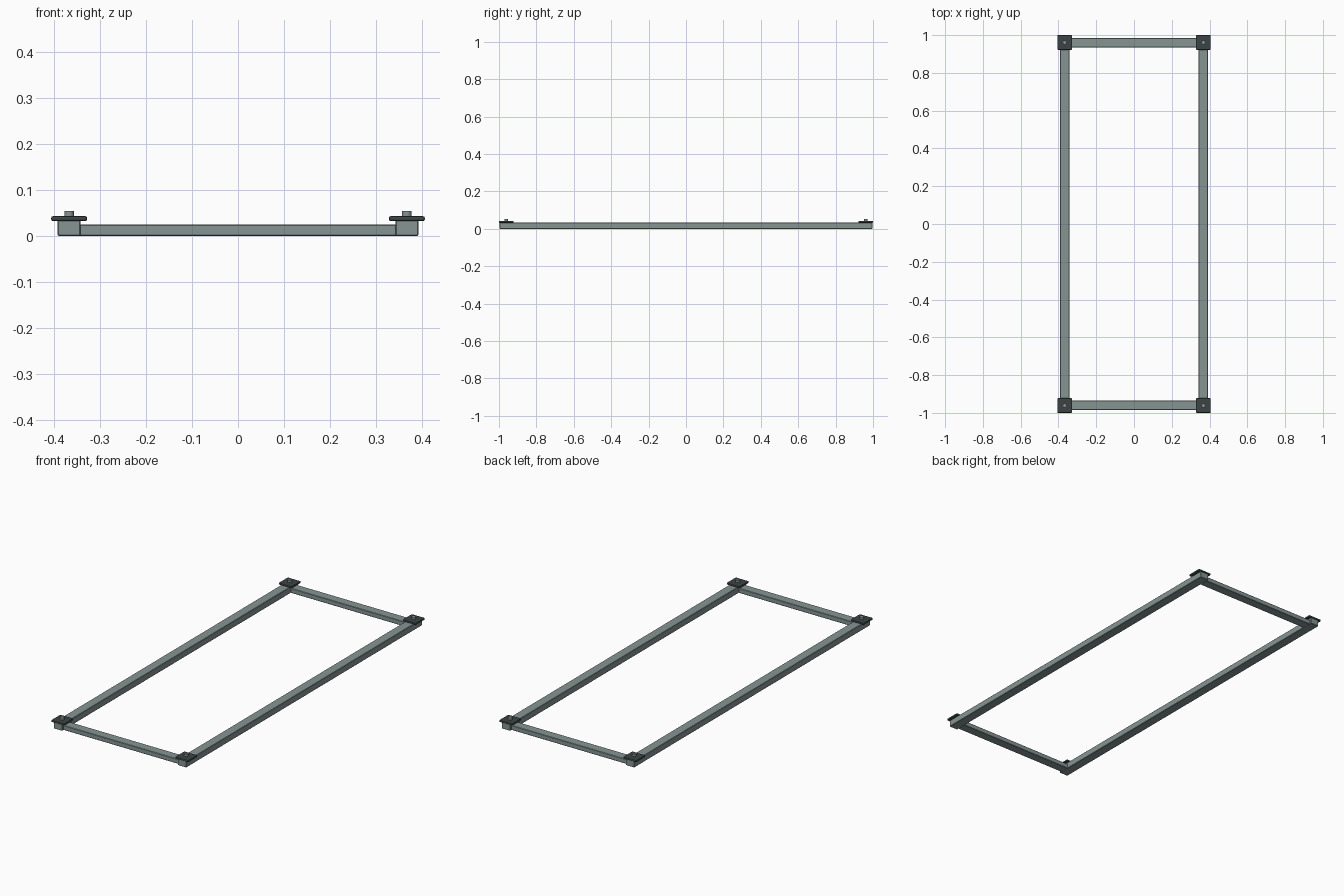
import bpy

if "Cube" in bpy.data.objects:
    bpy.data.objects.remove(bpy.data.objects["Cube"])

def material(name, col):
    m = bpy.data.materials.new(name)
    m.diffuse_color = (*col, 1)
    m.use_nodes = True
    m.node_tree.nodes["Principled BSDF"].inputs["Base Color"].default_value = m.diffuse_color
    return m

metal = material("grey_metal", (0.24, 0.30, 0.29))
dark = material("dark_rubber", (0.045, 0.055, 0.058))

def finish(o, name, mat):
    o.name = name
    o.data.materials.append(mat)
    return o

def box(name, x, y, z, mat, bevel, segs=1):
    # x, y, z are (low, high) ranges
    bpy.ops.mesh.primitive_cube_add(size=1, location=[sum(r) / 2 for r in (x, y, z)])
    o = bpy.context.object
    o.scale = [r[1] - r[0] for r in (x, y, z)]
    bpy.ops.object.transform_apply(location=False, rotation=False, scale=True)
    b = o.modifiers.new("edge", 'BEVEL')
    b.width, b.segments = bevel, segs
    return finish(o, name, mat)

CX, CY, HALF = 0.367, 0.961, 0.039

# long side rails
for s, side in ((-1, "left"), (1, "right")):
    box(side + "_rail", (s * CX - 0.025, s * CX + 0.025), (-0.997, 0.997), (0, 0.034), metal, 0.002)

# lower end rails between them
for s, end in ((-1, "front"), (1, "back")):
    box(end + "_rail", (-CX + 0.022, CX - 0.022), (s * 0.96 - 0.025, s * 0.96 + 0.025),
        (0, 0.025), metal, 0.002)

# corner pads with bolt heads
for sx, side in ((-1, "left"), (1, "right")):
    for sy, end in ((-1, "front"), (1, "back")):
        x, y = sx * CX, sy * CY
        box(f"{end}_{side}_pad", (x - HALF, x + HALF), (y - HALF, y + HALF),
            (0.032, 0.043), dark, 0.004, 2)
        bpy.ops.mesh.primitive_cylinder_add(vertices=24, radius=0.0105, depth=0.014,
                                            location=(x, y, 0.047))
        finish(bpy.context.object, f"{end}_{side}_bolt", metal)
        bpy.ops.object.shade_smooth_by_angle()
